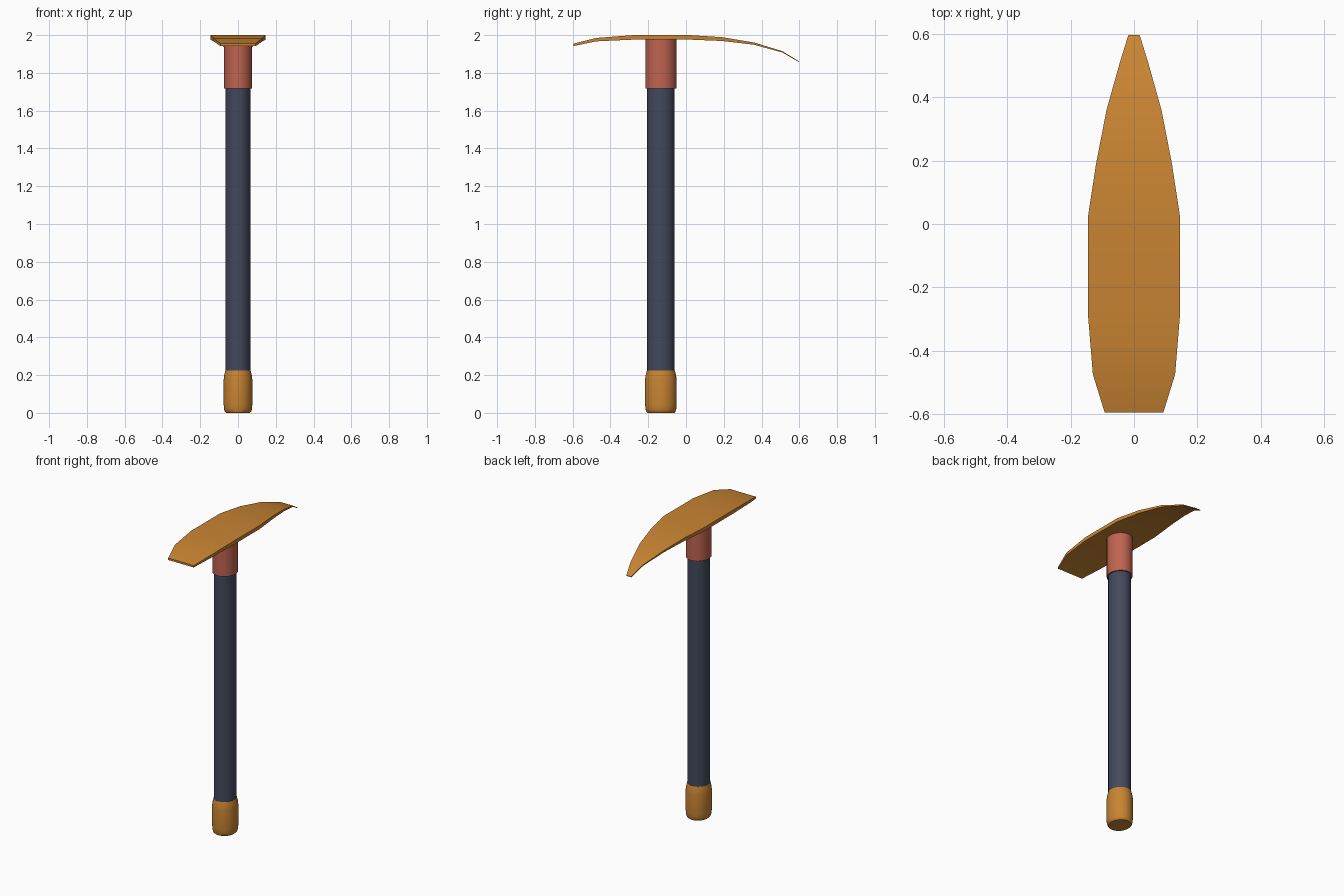
import bpy, math

if "Cube" in bpy.data.objects:
    bpy.data.objects.remove(bpy.data.objects["Cube"])

CY = -0.133      # handle centre in y
RATIO = 1.1      # handle is slightly deeper than wide


def material(name, rgb):
    m = bpy.data.materials.new(name)
    m.diffuse_color = (*rgb, 1)
    m.use_nodes = True
    m.node_tree.nodes["Principled BSDF"].inputs["Base Color"].default_value = m.diffuse_color
    return m


metal = material("bronze", (0.58, 0.23, 0.032))
grip = material("slate blue", (0.056, 0.066, 0.108))
red = material("brick red", (0.52, 0.125, 0.08))


def make(name, verts, faces, mat):
    me = bpy.data.meshes.new(name)
    me.from_pydata(verts, [], faces)
    me.materials.append(mat)
    ob = bpy.data.objects.new(name, me)
    bpy.context.collection.objects.link(ob)
    bpy.ops.object.select_all(action='DESELECT')
    bpy.context.view_layer.objects.active = ob
    ob.select_set(True)
    bpy.ops.object.shade_smooth_by_angle(angle=math.radians(30))
    return ob


def loft(name, rings, mat):
    """Skin equal-sized rings and close both ends."""
    n = len(rings[0])
    verts = [v for r in rings for v in r]
    faces = [(i * n + j, i * n + (j + 1) % n,
              (i + 1) * n + (j + 1) % n, (i + 1) * n + j)
             for i in range(len(rings) - 1) for j in range(n)]
    faces.append(tuple(reversed(range(n))))
    faces.append(tuple(range(len(verts) - n, len(verts))))
    return make(name, verts, faces, mat)


def turned(name, profile, mat, n=32):
    """Elliptical turned part from (radius, z) pairs."""
    angles = [2 * math.pi * k / n for k in range(n)]
    return loft(name, [[(r * math.cos(a), CY + r * RATIO * math.sin(a), z)
                        for a in angles] for r, z in profile], mat)


# Handle parts
turned("shaft", [(0.066, 0.2), (0.066, 1.95)], grip)
turned("collar", [(0.0745, 1.717), (0.0745, 1.982)], red)
turned("end_cap", [(0.064, 0.0), (0.070, 0.006), (0.074, 0.02), (0.076, 0.045),
                   (0.076, 0.175), (0.073, 0.2), (0.067, 0.225)], metal)

# Curved head: y, half width, top z, bottom z
stations = [(-0.595, 0.093, 1.955, 1.942), (-0.475, 0.130, 1.985, 1.967),
            (-0.28, 0.146, 2.0, 1.976), (0.02, 0.146, 2.0, 1.976),
            (0.19, 0.120, 1.989, 1.969), (0.36, 0.087, 1.961, 1.949),
            (0.51, 0.045, 1.915, 1.908), (0.597, 0.018, 1.862, 1.858)]
loft("head", [[(-w, y, t), (w, y, t), (w, y, b), (-w, y, b)]
              for y, w, t, b in stations], metal)
